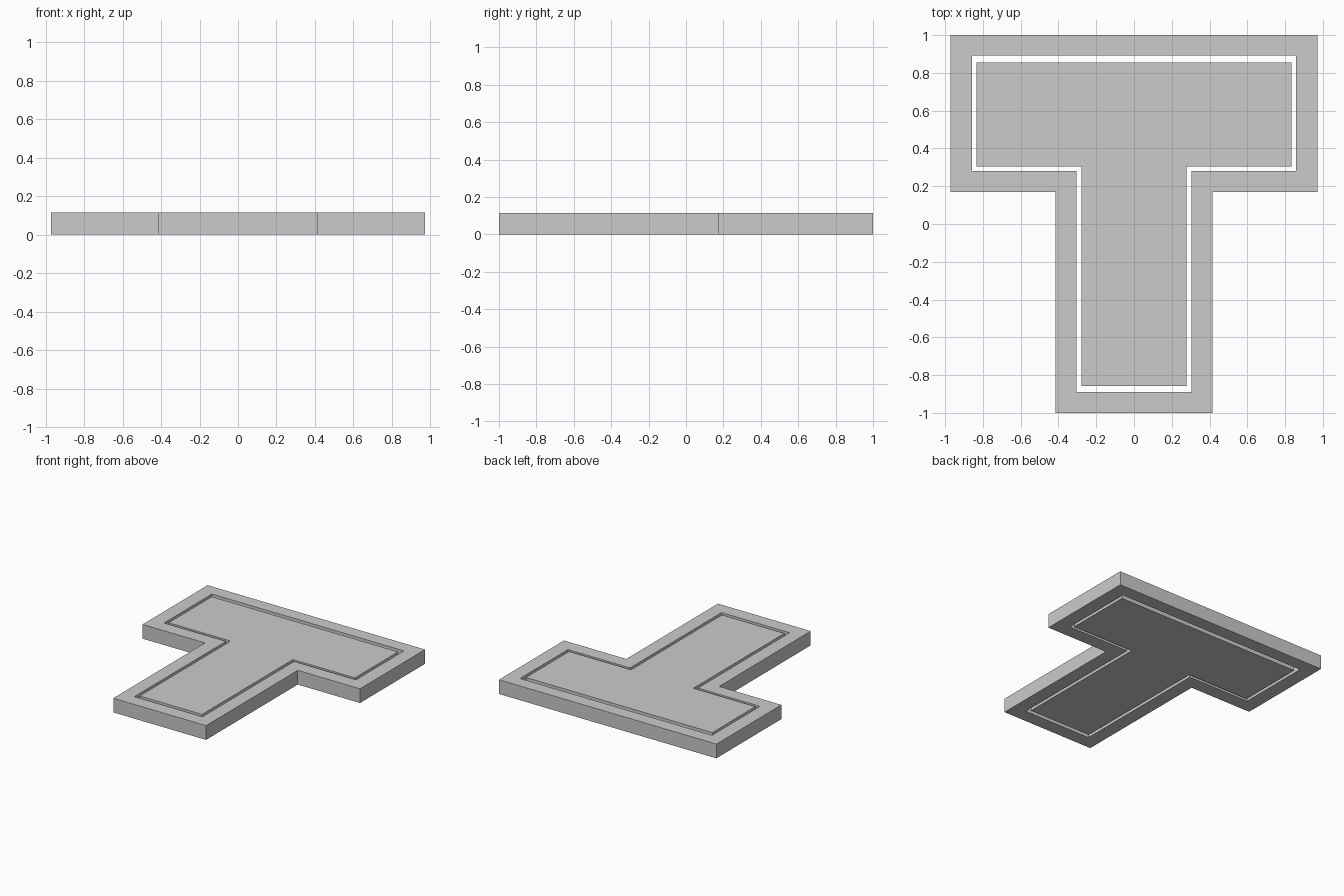
import bpy, bmesh

if "Cube" in bpy.data.objects:
    bpy.data.objects.remove(bpy.data.objects["Cube"])

HEIGHT = 0.115


def t_outline(arm, stem, top, shoulder, bottom):
    """Counter-clockwise T outline, mirrored about x = 0."""
    right = [(stem, bottom), (stem, shoulder), (arm, shoulder), (arm, top)]
    return right + [(-x, y) for x, y in reversed(right)]


def make_object(name, bm):
    bmesh.ops.recalc_face_normals(bm, faces=bm.faces)
    mesh = bpy.data.meshes.new(name)
    bm.to_mesh(mesh)
    bm.free()
    obj = bpy.data.objects.new(name, mesh)
    bpy.context.collection.objects.link(obj)
    return obj


def extrude_up(bm):
    ext = bmesh.ops.extrude_face_region(bm, geom=bm.faces[:])
    verts = [g for g in ext["geom"] if isinstance(g, bmesh.types.BMVert)]
    bmesh.ops.translate(bm, verts=verts, vec=(0, 0, HEIGHT))


# Outer border: ring between two T outlines
bm = bmesh.new()
outer = [bm.verts.new((x, y, 0)) for x, y in t_outline(0.972, 0.415, 1.0, 0.17, -1.0)]
inner = [bm.verts.new((x, y, 0)) for x, y in t_outline(0.858, 0.304, 0.893, 0.281, -0.889)]
for i in range(len(outer)):
    j = (i + 1) % len(outer)
    bm.faces.new((outer[i], outer[j], inner[j], inner[i]))
extrude_up(bm)
make_object("border_frame", bm)

# Inner plate: solid T separated from the border by a narrow gap
bm = bmesh.new()
bm.faces.new([bm.verts.new((x, y, 0)) for x, y in t_outline(0.833, 0.279, 0.854, 0.304, -0.857)])
extrude_up(bm)
make_object("inner_plate", bm)
